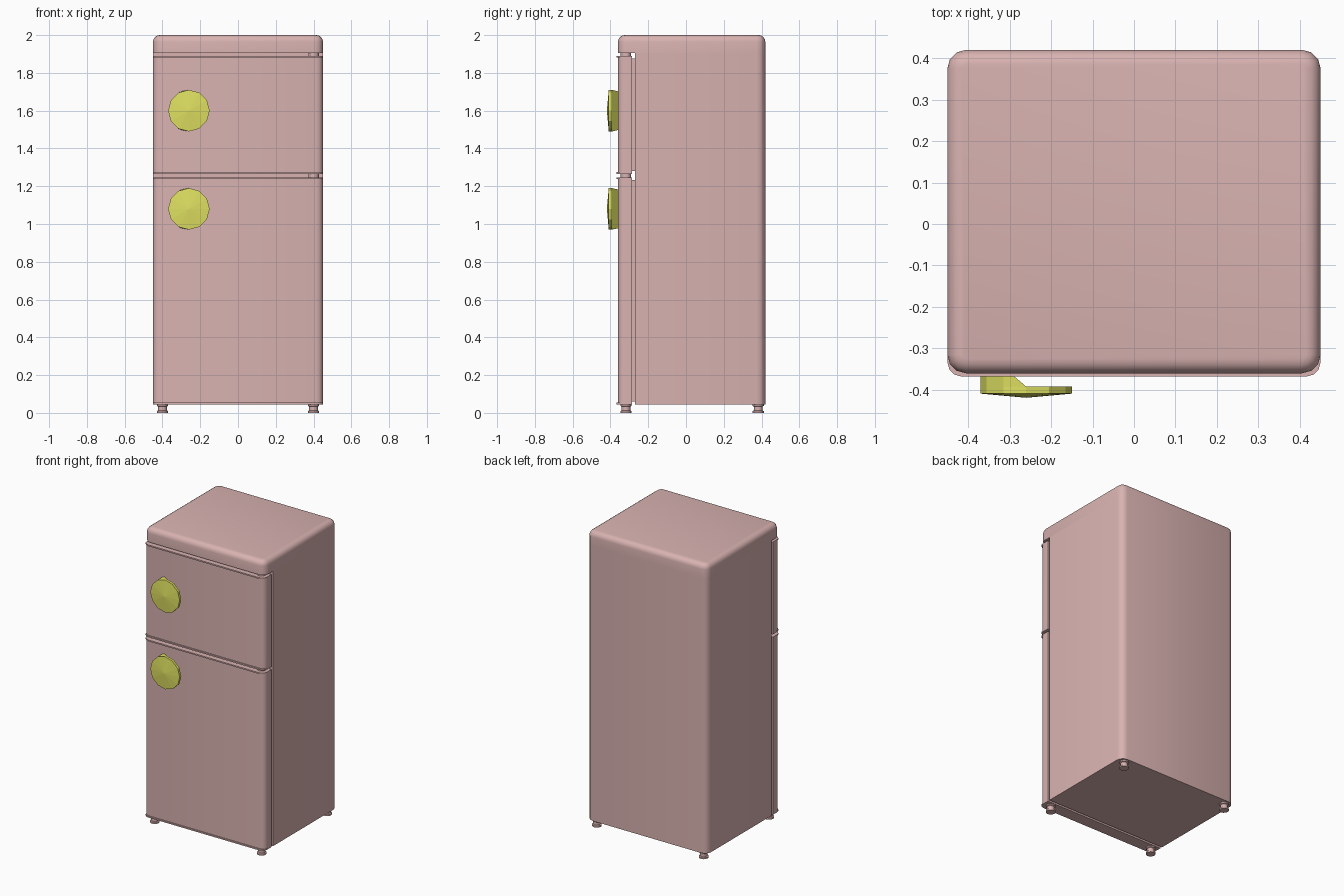
import bpy, bmesh, math

if "Cube" in bpy.data.objects:
    bpy.data.objects.remove(bpy.data.objects["Cube"])


def material(name, col):
    m = bpy.data.materials.new(name)
    m.diffuse_color = (*col, 1)
    m.use_nodes = True
    m.node_tree.nodes["Principled BSDF"].inputs["Base Color"].default_value = m.diffuse_color
    return m


PINK = material("pink_enamel", (0.69, 0.45, 0.44))
YELLOW = material("yellow_handle", (0.74, 0.75, 0.12))


def outline(hx, y0, y1, rf, rb, seg=3):
    """Plan outline with separate front and back corner radii."""
    pts = []
    for sx, y, sy, r, a in ((1, y0, 1, rf, 270), (1, y1, -1, rb, 0),
                            (-1, y1, -1, rb, 90), (-1, y0, 1, rf, 180)):
        cx, cy = sx * (hx - r), y + sy * r
        for i in range(seg + 1):
            t = math.radians(a + 90 * i / seg)
            pts.append((cx + r * math.cos(t), cy + r * math.sin(t)))
    return pts


def loft(name, rings, mat, angle=35):
    """Skin a stack of equal-length 3D rings and cap both ends."""
    bm = bmesh.new()
    vs = [[bm.verts.new(p) for p in ring] for ring in rings]
    n = len(vs[0])
    for a, b in zip(vs, vs[1:]):
        for i in range(n):
            j = (i + 1) % n
            bm.faces.new((a[i], a[j], b[j], b[i]))
    bm.faces.new(vs[0][::-1])
    bm.faces.new(vs[-1])
    bmesh.ops.remove_doubles(bm, verts=bm.verts, dist=1e-5)
    bmesh.ops.recalc_face_normals(bm, faces=bm.faces)
    me = bpy.data.meshes.new(name)
    bm.to_mesh(me)
    bm.free()
    me.materials.append(mat)
    ob = bpy.data.objects.new(name, me)
    bpy.context.collection.objects.link(ob)
    if angle:
        bpy.ops.object.select_all(action='DESELECT')
        ob.select_set(True)
        bpy.context.view_layer.objects.active = ob
        bpy.ops.object.shade_smooth_by_angle(angle=math.radians(angle))
    return ob


def at(pts, z):
    return [(x, y, z) for x, y in pts]


# Cabinet with overhanging rounded top
R = 0.045
low = outline(0.45, -0.27, 0.42, 0, R)
rings = [at(low, 0.045), at(low, 1.905),
         at(outline(0.45, -0.36, 0.42, R, R), 1.905)]
rt = 0.035
for i in range(5):
    t = math.radians(90 * i / 4)
    d = rt * (1 - math.cos(t))
    rings.append(at(outline(0.45 - d, -0.36 + d, 0.42 - d, R - d, R - d),
                    2 - rt + rt * math.sin(t)))
loft("cabinet", rings, PINK)


# Doors with a thin raised lip at each end, and recessed gaskets
def door(name, z0, z1):
    face = outline(0.45, -0.36, -0.285, 0.035, 0)
    lip = [(x, y - 0.008 if y < -0.32 else y) for x, y in face]
    t = 0.009
    loft(name, [at(lip, z0), at(lip, z0 + t), at(face, z0 + t),
                at(face, z1 - t), at(lip, z1 - t), at(lip, z1)], PINK)
    seal = outline(0.435, -0.287, -0.268, 0, 0)
    loft(name + "_gasket", [at(seal, z0 + 0.015), at(seal, z1 - 0.015)], PINK, 0)


door("freezer_door", 1.265, 1.89)
door("fridge_door", 0.045, 1.247)


# Turned feet and hinge pins
def spool(name, x, y, profile, n=12):
    circle = [(math.cos(i * math.tau / n), math.sin(i * math.tau / n))
              for i in range(n)]
    loft(name, [[(x + r * c, y + r * s, z) for c, s in circle]
                for r, z in profile], PINK)


foot = ((0.030, 0), (0.030, 0.010), (0.023, 0.013), (0.023, 0.033),
        (0.030, 0.037), (0.030, 0.047))
for sx, side in ((-1, "left"), (1, "right")):
    for y, end in ((-0.318, "front"), (0.382, "back")):
        spool(f"{end}_{side}_foot", sx * 0.40, y, foot)
for name, z0, z1 in (("upper_hinge", 1.888, 1.907), ("middle_hinge", 1.245, 1.267)):
    spool(name, 0.40, -0.318, ((0.028, z0), (0.028, z1)))


# Handles: faceted disc, with its left half stepping back to the door
def handle(name, z, n=12, r=0.11, cx=-0.26):
    ang = [i * math.tau / n for i in range(n)]

    def disc(y, k=1):
        return [(cx + k * r * math.cos(a), y, z + k * r * math.sin(a)) for a in ang]

    loft(name, [disc(-0.392), disc(-0.409), disc(-0.419, 0.001)], YELLOW, 0)

    half = [(cx + r * math.cos(a), z + r * math.sin(a))
            for a in ang[n // 4:3 * n // 4 + 1]]
    back = list(half)
    back[0] = (-0.30, half[0][1] - 0.008)
    back[-1] = (-0.30, half[-1][1] + 0.008)
    back[1] = (-0.315, half[1][1])
    back[-2] = (-0.315, half[-2][1])
    loft(name + "_mount", [[(x, -0.392, q) for x, q in half],
                           [(x, -0.358, q) for x, q in back]], YELLOW, 0)


handle("freezer_handle", 1.60)
handle("fridge_handle", 1.08)
